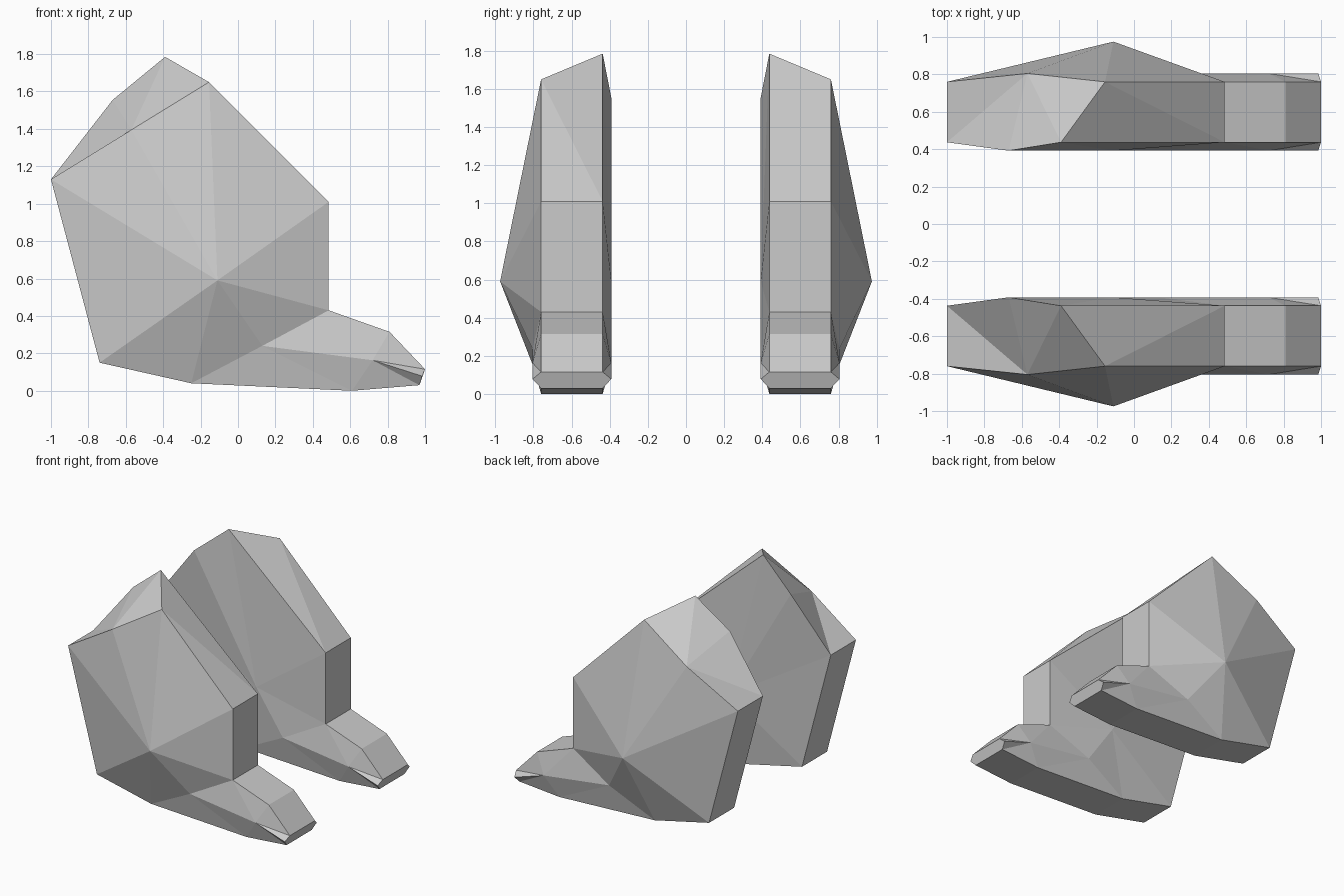
import bpy, bmesh

if "Cube" in bpy.data.objects:
    bpy.data.objects.remove(bpy.data.objects["Cube"])

OUT, IN = -0.76, -0.437        # flat rim planes of one leg
OUT_B, IN_B = -0.805, -0.392   # slightly bulged points

# Shared side profile (x, z), from the front of the thigh around the foot to the rump
RIM = {"C": (0.485, 1.01), "D": (0.485, 0.43), "E": (0.81, 0.315), "F": (1.0, 0.115),
       "K": (0.985, 0.078), "T": (0.97, 0.03), "G": (0.61, 0.0), "H": (-0.25, 0.04),
       "I": (-0.74, 0.15), "A": (-1.0, 1.13)}
# Side points: foot bulge and thigh centre, plus the two top points per side
SIDE = {"J": (0.13, 0.24), "L": (0.72, 0.163), "O": (-0.11, 0.59)}
TOP = [{"M": (-0.57, 1.395), "B": (-0.155, 1.65)},
       {"M": (-0.67, 1.555), "B": (-0.39, 1.785)}]
BULGED = "KJLOM"

bm = bmesh.new()
sides = []
for top, flat, bulge in ((TOP[0], OUT, OUT_B), (TOP[1], IN, IN_B)):
    v = {}
    for name, (x, z) in {**RIM, **SIDE, **top}.items():
        y = bulge if name in BULGED else flat
        if name == "O" and top is TOP[0]:
            y = -0.975
        v[name] = bm.verts.new((x, y, z))
    sides.append(v)
    # Thigh fan, then foot side
    ring = "AMBCDJHI"
    for a, b in zip(ring, ring[1:] + ring[0]):
        bm.faces.new((v["O"], v[a], v[b]))
    for f in ("JDL", "DEL", "LEF", "LFK", "LKT", "LTG", "JLG", "JGH"):
        bm.faces.new([v[c] for c in f])

o, i = sides
# Band joining both sides along the shared profile; toe tip is one hexagon
names = "CDEFKTGHIA"
for a, b in zip(names, names[1:]):
    if "K" not in (a, b):
        bm.faces.new((o[a], o[b], i[b], i[a]))
bm.faces.new((o["F"], o["K"], o["T"], i["T"], i["K"], i["F"]))

# Sloping top of the thigh
for f in ((o["A"], i["A"], o["M"]), (i["A"], i["M"], o["M"]), (i["M"], i["B"], o["M"]),
          (o["M"], i["B"], o["B"]), (o["B"], i["B"], i["C"]), (o["B"], i["C"], o["C"])):
    bm.faces.new(f)

bmesh.ops.recalc_face_normals(bm, faces=bm.faces)
mesh = bpy.data.meshes.new("hind_legs")
bm.to_mesh(mesh)
bm.free()
legs = bpy.data.objects.new("hind_legs", mesh)
bpy.context.collection.objects.link(legs)

# Matching leg on the other side
mirror = legs.modifiers.new("other_leg", 'MIRROR')
mirror.use_axis = (False, True, False)
mirror.use_mirror_merge = False
